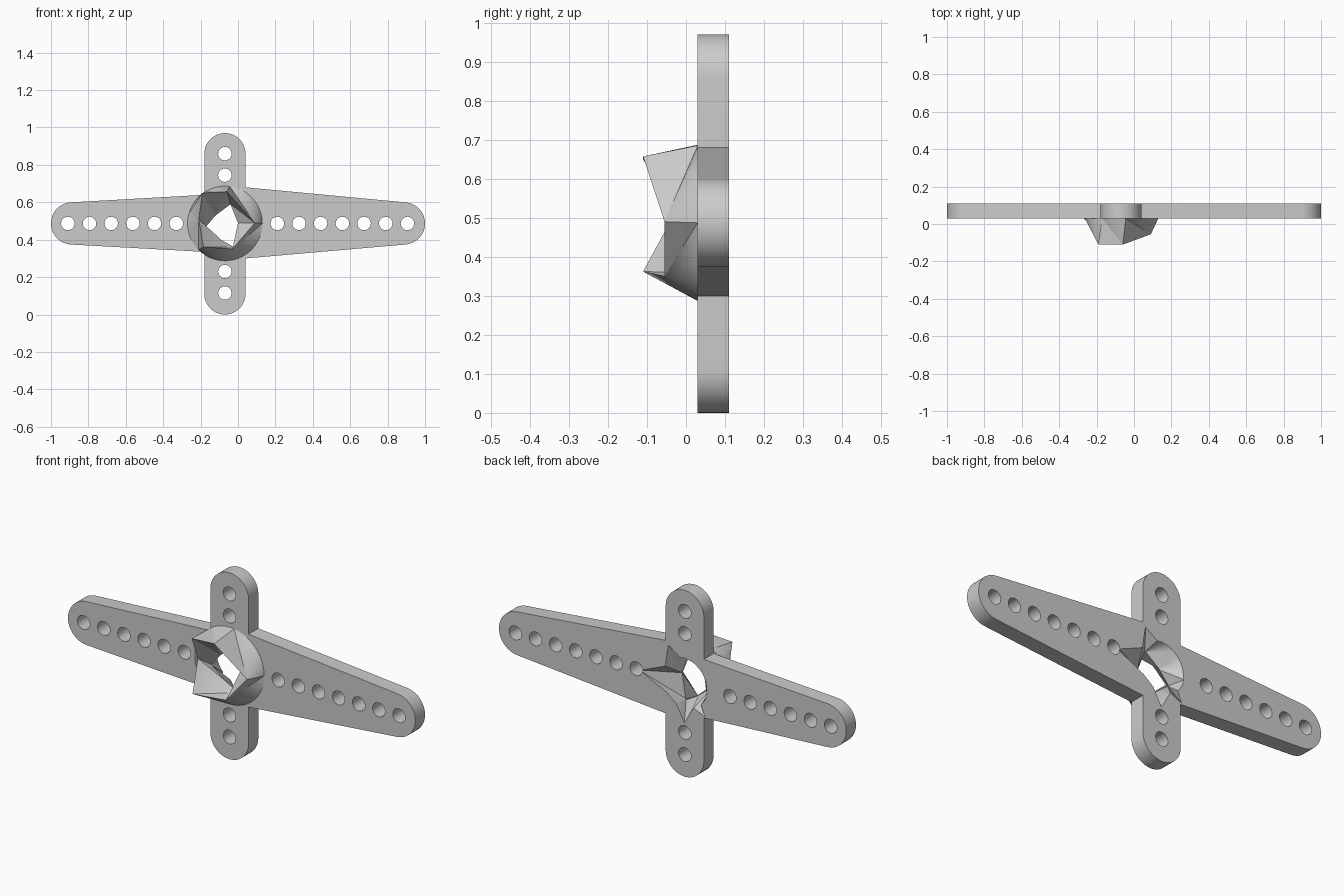
import bpy, bmesh
from math import sin, cos, radians, atan2, tau

cube = bpy.data.objects.get("Cube")
if cube:
    bpy.data.objects.remove(cube, do_unlink=True)

FRONT, BACK = 0.03, 0.11
CX, CZ = -0.07, 0.487          # hub centre

grey = bpy.data.materials.new("light grey plastic")
grey.use_nodes = True
grey.diffuse_color = (0.6, 0.6, 0.6, 1)
grey.node_tree.nodes["Principled BSDF"].inputs["Base Color"].default_value = (0.6, 0.6, 0.6, 1)


def arc(x, z, r, a0, a1, steps):
    angles = [radians(a0 + (a1 - a0) * i / steps) for i in range(steps + 1)]
    return [(x + r * cos(a), z + r * sin(a)) for a in angles]


def prism(bm, outline, y0, y1):
    a, b = ([bm.verts.new((x, y, z)) for x, z in outline] for y in (y0, y1))
    bm.faces.new(a)
    bm.faces.new(b)
    for i in range(len(a)):
        j = (i + 1) % len(a)
        bm.faces.new((a[i], a[j], b[j], b[i]))


def angle(v):
    return atan2(v.co.z - CZ, v.co.x - CX) % tau


def bridge(bm, a, b):
    """Triangulated band between two loops with different vertex counts."""
    a, b = sorted(a, key=angle), sorted(b, key=angle)
    i = j = 0
    while i < len(a) or j < len(b):
        na = angle(a[i + 1]) if i + 1 < len(a) else angle(a[0]) + tau
        nb = angle(b[j + 1]) if j + 1 < len(b) else angle(b[0]) + tau
        p, q = a[i % len(a)], b[j % len(b)]
        if j >= len(b) or (i < len(a) and na <= nb):
            i += 1
            bm.faces.new((p, a[i % len(a)], q))
        else:
            j += 1
            bm.faces.new((p, b[j % len(b)], q))


def finish(bm, name):
    bmesh.ops.recalc_face_normals(bm, faces=bm.faces)
    mesh = bpy.data.meshes.new(name)
    bm.to_mesh(mesh)
    bm.free()
    mesh.materials.append(grey)
    obj = bpy.data.objects.new(name, mesh)
    bpy.context.collection.objects.link(obj)
    return obj


def select(obj):
    bpy.ops.object.select_all(action='DESELECT')
    obj.select_set(True)
    bpy.context.view_layer.objects.active = obj


def cut(obj, cutter):
    cutter.hide_render = True
    mod = obj.modifiers.new("cut", 'BOOLEAN')
    mod.operation, mod.solver, mod.object = 'DIFFERENCE', 'EXACT', cutter
    select(obj)
    bpy.ops.object.modifier_apply(modifier=mod.name)
    bpy.data.objects.remove(cutter, do_unlink=True)


# Cross-shaped plate with two tapered arms and two short straight arms
outline = (arc(0.887, CZ, 0.113, -85, 85, 24) + [(0.04, 0.68)]
           + arc(CX, 0.86, 0.11, 0, 180, 24) + [(-0.18, 0.64)]
           + arc(-0.887, CZ, 0.113, 93, 267, 24) + [(-0.18, 0.335)]
           + arc(CX, 0.11, 0.11, 180, 360, 24) + [(0.04, 0.3)])
bm = bmesh.new()
prism(bm, outline, FRONT, BACK)
plate = finish(bm, "cross_arm_plate")

# Row of screw holes along every arm
holes = [(-0.91 + 0.116 * i, CZ) for i in range(6)]
holes += [(0.21 + 0.116 * i, CZ) for i in range(7)]
holes += [(CX, z) for z in (0.86, 0.745, 0.23, 0.115)]
bm = bmesh.new()
for x, z in holes:
    prism(bm, arc(x, z, 0.036, 0, 345, 23), FRONT - 0.05, BACK + 0.05)
cut(plate, finish(bm, "screw_hole_cutter"))

# Faceted centre bore: small jagged opening in front, star-shaped behind
opening = [(0.0, 0.49), (-0.04, 0.59), (-0.12, 0.53),
           (-0.175, 0.465), (-0.09, 0.40), (-0.02, 0.36)]
star = [(0, 0.26), (28, 0.13), (61, 0.2), (78, 0.13)]
star += [(a, 0.13) for a in range(90, 226, 9)]
star += [(232, 0.19), (248, 0.13), (270, 0.21), (292, 0.13), (325, 0.13)]
bm = bmesh.new()
near = [bm.verts.new((x, FRONT - 0.004, z)) for x, z in opening]
far = [bm.verts.new((CX + r * cos(radians(a)), BACK + 0.004, CZ + r * sin(radians(a))))
       for a, r in star]
bridge(bm, near, far)
bm.faces.new(near)
bm.faces.new(far)
cut(plate, finish(bm, "bore_cutter"))

# Jagged hub: round base rising to an uneven crown, falling into the bore
crown = [(0.09, -0.055, 0.49), (-0.06, -0.11, 0.657), (-0.19, -0.11, 0.65),
         (-0.21, -0.03, 0.51), (-0.185, -0.11, 0.362), (-0.03, -0.055, 0.35)]
bm = bmesh.new()
base = [bm.verts.new((x, FRONT, z)) for x, z in arc(CX, CZ, 0.2, 0, 352.5, 47)]
peaks = [bm.verts.new(p) for p in crown]
mouth = [bm.verts.new((x, FRONT, z)) for x, z in opening]
bridge(bm, base, peaks)
for i in range(len(peaks)):
    j = (i + 1) % len(peaks)
    bm.faces.new((peaks[i], peaks[j], mouth[j]))
    bm.faces.new((peaks[i], mouth[j], mouth[i]))
bridge(bm, base, mouth)
hub = finish(bm, "faceted_hub")

for obj in (plate, hub):
    select(obj)
    bpy.ops.object.shade_smooth_by_angle(angle=radians(25))
